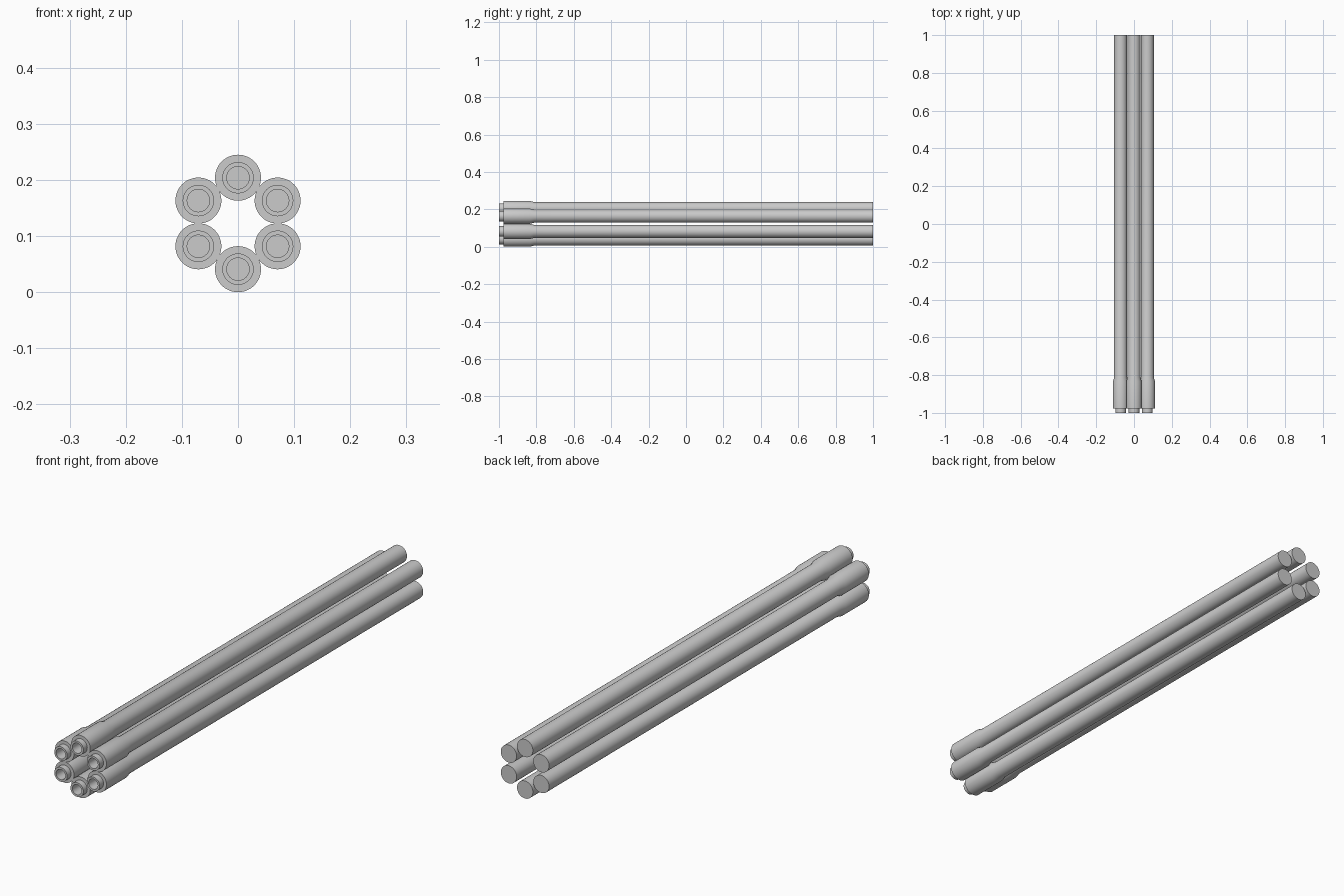
import bpy, bmesh, math

if "Cube" in bpy.data.objects:
    bpy.data.objects.remove(bpy.data.objects["Cube"])

SIDES = 48
RING = 0.0815     # distance of each tube from the bundle axis
CENTRE_Z = 0.1225

# (radius, y) from bore floor, around the muzzle and collar, to the rear cap
PROFILE = [(0.020, -0.90), (0.020, -1.0), (0.028, -1.0), (0.028, -0.976),
           (0.041, -0.976), (0.041, -0.835), (0.0345, -0.812), (0.0345, 1.0)]


def tube_mesh():
    bm = bmesh.new()
    rings = []
    for r, y in PROFILE:
        rings.append([bm.verts.new((r * math.cos(2 * math.pi * i / SIDES), y,
                                    r * math.sin(2 * math.pi * i / SIDES)))
                      for i in range(SIDES)])
    for a, b in zip(rings, rings[1:]):
        for i in range(SIDES):
            j = (i + 1) % SIDES
            bm.faces.new((a[i], a[j], b[j], b[i]))
    bm.faces.new(rings[0])     # bore floor
    bm.faces.new(rings[-1])    # rear cap
    bmesh.ops.recalc_face_normals(bm, faces=bm.faces)
    mesh = bpy.data.meshes.new("barrel")
    bm.to_mesh(mesh)
    bm.free()
    return mesh


# six identical barrels in a hexagonal ring, first one at the top
mesh = tube_mesh()
for k in range(6):
    a = math.radians(90 + 60 * k)
    barrel = bpy.data.objects.new(f"barrel_{k + 1}", mesh)
    barrel.location = (RING * math.cos(a), 0, CENTRE_Z + RING * math.sin(a))
    bpy.context.collection.objects.link(barrel)
    bpy.context.view_layer.objects.active = barrel
    barrel.select_set(True)

# smooth walls, crisp rims
bpy.ops.object.shade_smooth_by_angle(angle=math.radians(30))
